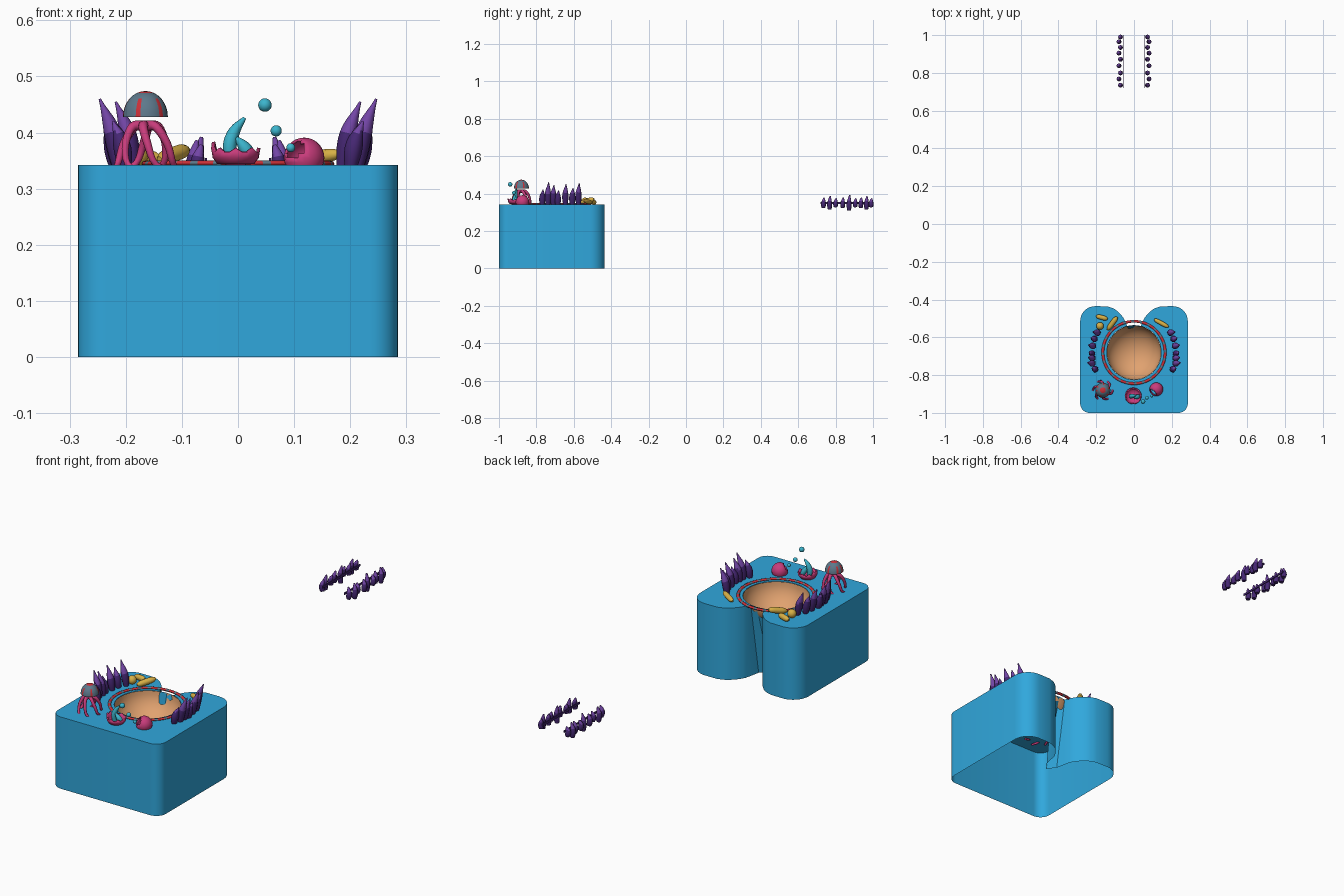
import bpy, bmesh, math, random
from mathutils import Vector

if "Cube" in bpy.data.objects:
    bpy.data.objects.remove(bpy.data.objects["Cube"])

random.seed(4)
TOP = 0.342          # height of the tank top
CX, CY = 0.0, -0.68  # centre of the round opening


def mat(name, rgb):
    m = bpy.data.materials.new(name)
    m.diffuse_color = (*rgb, 1)
    m.use_nodes = True
    m.node_tree.nodes["Principled BSDF"].inputs["Base Color"].default_value = m.diffuse_color
    return m


BLUE = mat("water blue", (0.03, 0.39, 0.72))
TAN = mat("tan", (0.75, 0.36, 0.16))
RED = mat("red", (0.60, 0.03, 0.04))
SLATE = mat("slate", (0.11, 0.19, 0.26))
PINK = mat("magenta", (0.58, 0.045, 0.20))
TEAL = mat("teal", (0.045, 0.46, 0.61))
LILAC = mat("light purple", (0.17, 0.06, 0.38))
PURPLE = mat("dark purple", (0.06, 0.02, 0.17))
YELLOW = mat("yellow", (0.68, 0.43, 0.06))


def finish(name, bm, mats, rule=None, angle=50, normals=True):
    if normals:
        bmesh.ops.recalc_face_normals(bm, faces=bm.faces)
    if rule:
        for f in bm.faces:
            f.material_index = rule(f.calc_center_median())
    me = bpy.data.meshes.new(name)
    bm.to_mesh(me)
    bm.free()
    for m in mats:
        me.materials.append(m)
    ob = bpy.data.objects.new(name, me)
    bpy.context.collection.objects.link(ob)
    bpy.ops.object.select_all(action='DESELECT')
    bpy.context.view_layer.objects.active = ob
    ob.select_set(True)
    bpy.ops.object.shade_smooth_by_angle(angle=math.radians(angle))
    return ob


def spline(pts, n=4):
    """Catmull-Rom samples through the points."""
    p = [Vector(q) for q in pts]
    p = [2 * p[0] - p[1]] + p + [2 * p[-1] - p[-2]]
    out = []
    for i in range(1, len(p) - 2):
        a, b, c, d = p[i - 1:i + 3]
        for k in range(n):
            t = k / n
            out.append(0.5 * (2 * b + (c - a) * t + (2 * a - 5 * b + 4 * c - d) * t * t
                              + (3 * b - a - 3 * c + d) * t ** 3))
    return out + [p[-2]]


def tube(name, pts, radius, mats, rule=None, flat=1.0, sides=10, side=(1, 0, 0)):
    """Closed tube along pts; radius is a function of 0..1; flat squashes one axis."""
    bm = bmesh.new()
    rings, n = [], len(pts) - 1
    for i, p in enumerate(pts):
        d = (pts[min(i + 1, n)] - pts[max(i - 1, 0)]).normalized()
        u = Vector(side)
        u = (u - d * u.dot(d)).normalized()
        v, r = d.cross(u), radius(i / n)
        rings.append([bm.verts.new(p + u * r * flat * math.cos(2 * math.pi * k / sides)
                                   + v * r * math.sin(2 * math.pi * k / sides)) for k in range(sides)])
    for a, b in zip(rings, rings[1:]):
        for k in range(sides):
            bm.faces.new((a[k], a[(k + 1) % sides], b[(k + 1) % sides], b[k]))
    bm.faces.new(rings[0])
    bm.faces.new(rings[-1])
    return finish(name, bm, mats, rule)


def ball(name, c, r, m):
    bm = bmesh.new()
    bmesh.ops.create_uvsphere(bm, u_segments=16, v_segments=10, radius=r)
    bmesh.ops.translate(bm, verts=bm.verts, vec=c)
    return finish(name, bm, [m])


# Tank shell: open underneath, rounded corners, slot at the back
def arc(cx, cy, r, a0, a1, n=8):
    return [(cx + r * math.cos(math.radians(a0 + (a1 - a0) * i / n)),
             cy + r * math.sin(math.radians(a0 + (a1 - a0) * i / n))) for i in range(n + 1)]


R = 0.145
half = arc(0.235, -0.95, 0.05, -90, 0) + arc(0.205, -0.515, 0.08, 0, 90)
half += spline([(0.14, -0.436, 0), (0.10, -0.452, 0), (0.065, -0.485, 0), (0.046, -0.515, 0)], 3)
half = [(p[0], p[1]) for p in half]
slot_a = math.acos(0.036 / R)
lip = (0.036, CY + R * math.sin(slot_a))
upper = half + [lip]
lower = half + [(0.03, -0.59)]
outer_top = upper + [(0, -0.535)] + [(-x, y) for x, y in reversed(upper)]
outer_low = lower + [(0, -0.63)] + [(-x, y) for x, y in reversed(lower)]
bm = bmesh.new()
vt = [bm.verts.new((x, y, TOP)) for x, y in outer_top]
vl = [bm.verts.new((x, y, 0)) for x, y in outer_low]
N = len(vt)
for i in range(N):
    j = (i + 1) % N
    bm.faces.new((vl[i], vl[j], vt[j], vt[i]))
# top face is split into a left and right half around the opening
k = len(upper) - 1
steps = 24
rim = []
for i in range(1, steps):
    a = slot_a - (math.pi + 2 * slot_a) * i / steps
    rim.append(bm.verts.new((R * math.cos(a), CY + R * math.sin(a), TOP)))
mid = len(rim) // 2
front = bm.verts.new((0, -1.0, TOP))
bm.faces.new([front] + vt[:k + 1] + rim[:mid + 1])
bm.faces.new([front] + rim[mid:] + vt[k + 2:])
finish("tank_shell", bm, [BLUE], angle=40)

# Tan bowl hanging in the opening
bm = bmesh.new()
prof = [bm.verts.new((0.144 * math.sin(t * math.pi / 20), 0, -0.12 * math.cos(t * math.pi / 20)))
        for t in range(11)]
edges = [bm.edges.new(e) for e in zip(prof, prof[1:])]
bmesh.ops.spin(bm, geom=prof + edges, cent=(0, 0, 0), axis=(0, 0, 1), angle=2 * math.pi, steps=40)
bmesh.ops.remove_doubles(bm, verts=bm.verts, dist=0.0005)
bmesh.ops.translate(bm, verts=bm.verts, vec=(CX, CY, TOP - 0.001))
bmesh.ops.recalc_face_normals(bm, faces=bm.faces)
bmesh.ops.reverse_faces(bm, faces=[f for f in bm.faces if f.normal.z < 0])
finish("bowl", bm, [TAN], normals=False)

# Banded rim ring
bm = bmesh.new()
seg, sd = 72, 8
rings = [[bm.verts.new((CX + (0.165 + 0.007 * math.cos(b)) * math.cos(a),
                        CY + (0.165 + 0.007 * math.cos(b)) * math.sin(a), TOP + 0.002 + 0.006 * math.sin(b)))
          for b in [2 * math.pi * j / sd for j in range(sd)]] for a in [2 * math.pi * i / seg for i in range(seg)]]
for i in range(seg):
    for j in range(sd):
        p, q, j2 = rings[i], rings[(i + 1) % seg], (j + 1) % sd
        f = bm.faces.new((p[j], q[j], q[j2], p[j2]))
        f.material_index = 1 if i % 3 == 0 else 0
finish("rim_ring", bm, [RED, SLATE])


# Seaweed clusters beside the opening, light above and dark below
def leaf(t):
    return 0.016 * (0.65 + 0.5 * math.sin(math.pi * min(t * 1.15, 1))) * max(0.08, (1 - t ** 3)) ** 0.6


clumps = [(0.185, -0.575, 0.455), (0.203, -0.608, 0.43), (0.21, -0.645, 0.45), (0.217, -0.685, 0.415),
          (0.213, -0.71, 0.445), (0.212, -0.738, 0.46), (0.20, -0.768, 0.42)]
for s, label in ((-1, "left"), (1, "right")):
    for i, (x, y, z) in enumerate(clumps):
        lean = 0.035 * (z - TOP) / 0.12
        path = spline([(s * x, y, TOP - 0.01), (s * (x + lean * 0.35), y, (TOP + z) / 2),
                       (s * (x + lean), y + 0.004, z)], 5)
        tube(f"{label}_seaweed_{i}", path, leaf, [PURPLE, LILAC],
             lambda c: int(c.z > 0.402), flat=0.9)

# Two detached seaweed strips at the far back
sprigs = [0.735, 0.768, 0.80, 0.838, 0.872, 0.905, 0.935, 0.965, 0.99]
for s, label in ((-1, "left"), (1, "right")):
    bm = bmesh.new()
    bmesh.ops.create_cube(bm, size=1)
    for v in bm.verts:
        v.co = (s * 0.057 + v.co.x * 0.004, 0.86 + v.co.y * 0.28, 0.35 + v.co.z * 0.01)
    finish(f"{label}_back_strip", bm, [PURPLE])
    for i, y in enumerate(sprigs):
        h = (0.026, 0.034, 0.022)[i % 3] + (0.006 if i == 4 else 0)
        x = s * (0.069 + 0.008 * (i % 2))
        path = spline([(x, y, 0.35 - h), (x + s * 0.003, y, 0.35), (x - s * 0.004, y + 0.003, 0.352 + h)], 4)
        tube(f"{label}_back_sprig_{i}", path,
             lambda t: 0.003 + 0.010 * math.sin(math.pi * (0.25 + 0.75 * t)), [PURPLE, LILAC],
             lambda c: int(c.z > 0.36), flat=1.0, sides=8)

# Octopus: spotted dome head over curling legs
OX, OY = -0.165, -0.88
bm = bmesh.new()
bmesh.ops.create_uvsphere(bm, u_segments=28, v_segments=16, radius=0.04)
bmesh.ops.bisect_plane(bm, geom=bm.verts[:] + bm.edges[:] + bm.faces[:], plane_co=(0, 0, 0),
                       plane_no=(0, 0, 1), clear_inner=True)
bmesh.ops.holes_fill(bm, edges=[e for e in bm.edges if e.is_boundary])
for v in bm.verts:
    v.co = (OX + v.co.x, OY + v.co.y, 0.428 + v.co.z * 1.15)


def spots(c):
    seg_no = int((math.atan2(c.y - OY, c.x - OX) + math.pi) / (2 * math.pi) * 28)
    return int(c.z > 0.471 or (0.429 < c.z < 0.462 and seg_no % 5 == 0))


finish("octopus_head", bm, [SLATE, RED], spots)
for i in range(6):
    a = math.radians(60 * i + 20)
    pts = []
    for r, tw, z in ((0.004, 0, 0.412), (0.025, 0, 0.41), (0.043, 15, 0.38), (0.05, 30, 0.345), (0.062, 62, 0.33)):
        b = a + math.radians(tw)
        pts.append((OX + r * math.cos(b), OY + r * math.sin(b), z))
    tube(f"octopus_leg_{i}", spline(pts), lambda t: 0.0095 - 0.005 * t, [PINK], sides=8,
         side=(-math.sin(a), math.cos(a), 0))

# Jagged pink cup
bm = bmesh.new()
cols = []
for i in range(24):
    a = 2 * math.pi * i / 24
    tip = 0.365 + (0.007 if i % 3 == 0 else 0) + (0.018 if i in (11, 13) else 0)
    cols.append([bm.verts.new((r * math.cos(a) - 0.004, -0.91 + r * math.sin(a), z))
                 for r, z in ((0.012, 0.342), (0.033, 0.344), (0.041, 0.355), (0.044, tip))])
for i in range(24):
    p, q = cols[i], cols[(i + 1) % 24]
    for j in range(3):
        bm.faces.new((p[j], q[j], q[j + 1], p[j + 1]))
bm.faces.new([c[0] for c in cols])
ob = finish("pink_cup", bm, [PINK])
ob.modifiers.new("thickness", 'SOLIDIFY').thickness = 0.006

# Teal fronds growing out of the cup
horn = lambda t: 0.009 + 0.006 * math.sin(math.pi * t) - 0.006 * t
tube("tall_frond", spline([(-0.012, -0.91, 0.345), (-0.015, -0.912, 0.375), (-0.006, -0.91, 0.403),
                           (0.012, -0.908, 0.426)]), horn, [TEAL])
tube("short_frond", spline([(0.024, -0.91, 0.35), (0.014, -0.916, 0.37), (-0.003, -0.918, 0.391)]), horn, [TEAL])

# Broken pink shell
bm = bmesh.new()
bmesh.ops.create_uvsphere(bm, u_segments=20, v_segments=14, radius=0.036)
cut = Vector((-0.6, -0.6, 0.5)).normalized()
bmesh.ops.delete(bm, geom=[f for f in bm.faces if f.calc_center_median().normalized().dot(cut) > 0.82],
                 context='FACES')
bmesh.ops.translate(bm, verts=bm.verts, vec=(0.118, -0.875, 0.355))
ob = finish("pink_shell", bm, [PINK])
ob.modifiers.new("thickness", 'SOLIDIFY').thickness = 0.005

# Bubbles
for i, (c, r) in enumerate([((0.048, -0.94, 0.449), 0.012), ((0.068, -0.92, 0.403), 0.010),
                            ((0.094, -0.91, 0.373), 0.008)]):
    ball(f"bubble_{i}", c, r, TEAL)

# Yellow coral lumps at the back
for i, (a, b, r) in enumerate([((-0.20, -0.487, 0.352), (-0.14, -0.503, 0.356), 0.013),
                               ((-0.14, -0.56, 0.352), (-0.09, -0.492, 0.37), 0.014),
                               ((0.108, -0.505, 0.352), (0.182, -0.545, 0.362), 0.012)]):
    A, B = Vector(a), Vector(b)
    tube(f"coral_lump_{i}", [A.lerp(B, t / 10) for t in range(11)],
         lambda t, r=r: r * max(0.15, 1 - abs(2 * t - 1) ** 4) ** 0.5, [YELLOW], side=(0, 0, 1))
ball("coral_ball", (-0.18, -0.54, 0.358), 0.02, YELLOW)
